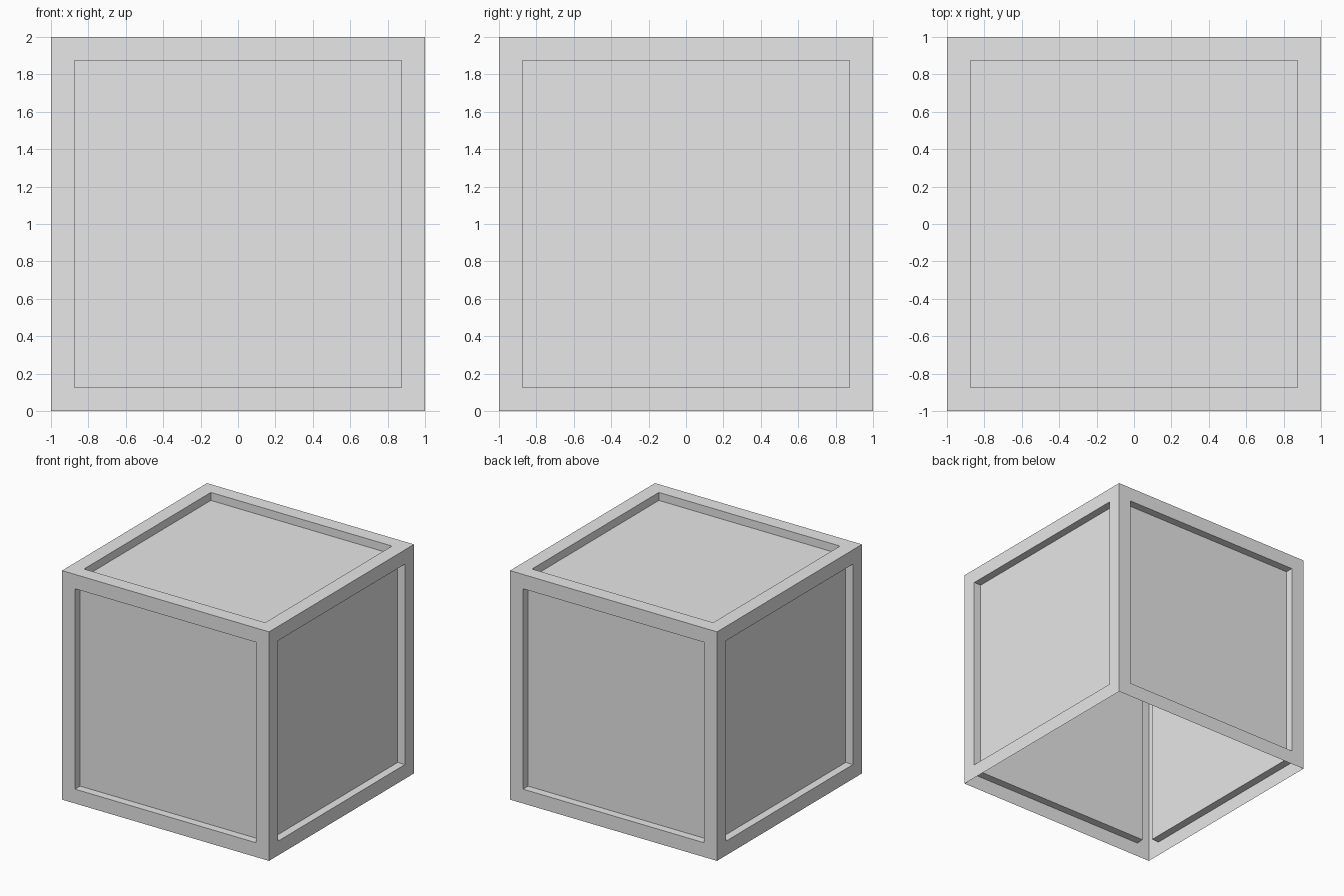
import bpy
import bmesh
from mathutils import Vector

SIZE = 2.0      # outer edge length
BORDER = 0.125  # frame width around each panel
DEPTH = 0.07    # how far each panel is sunk

old = bpy.data.objects.get("Cube")
if old:
    bpy.data.objects.remove(old, do_unlink=True)


def make_material(name, colour):
    mat = bpy.data.materials.new(name)
    mat.use_nodes = True
    mat.diffuse_color = colour
    mat.node_tree.nodes["Principled BSDF"].inputs["Base Color"].default_value = colour
    return mat


# Thin-walled box shell, open underneath
bm = bmesh.new()
bmesh.ops.create_cube(bm, size=SIZE)
bmesh.ops.translate(bm, verts=bm.verts, vec=Vector((0, 0, SIZE / 2)))
bm.normal_update()
bottom = [f for f in bm.faces if f.normal.z < -0.5]
bmesh.ops.delete(bm, geom=bottom, context="FACES_ONLY")

# Sunken panel with straight sides on every remaining wall
panels = list(bm.faces)
bmesh.ops.inset_individual(bm, faces=panels, thickness=BORDER, use_even_offset=True)
for panel in panels:
    inward = -panel.normal.copy()
    result = bmesh.ops.extrude_discrete_faces(bm, faces=[panel])
    sunk = result["faces"][0]
    bmesh.ops.translate(bm, verts=sunk.verts, vec=inward * DEPTH)

mesh = bpy.data.meshes.new("panelled_crate")
bm.to_mesh(mesh)
bm.free()

crate = bpy.data.objects.new("panelled_crate", mesh)
bpy.context.collection.objects.link(crate)
mesh.materials.append(make_material("light_grey", (0.8, 0.8, 0.8, 1.0)))
